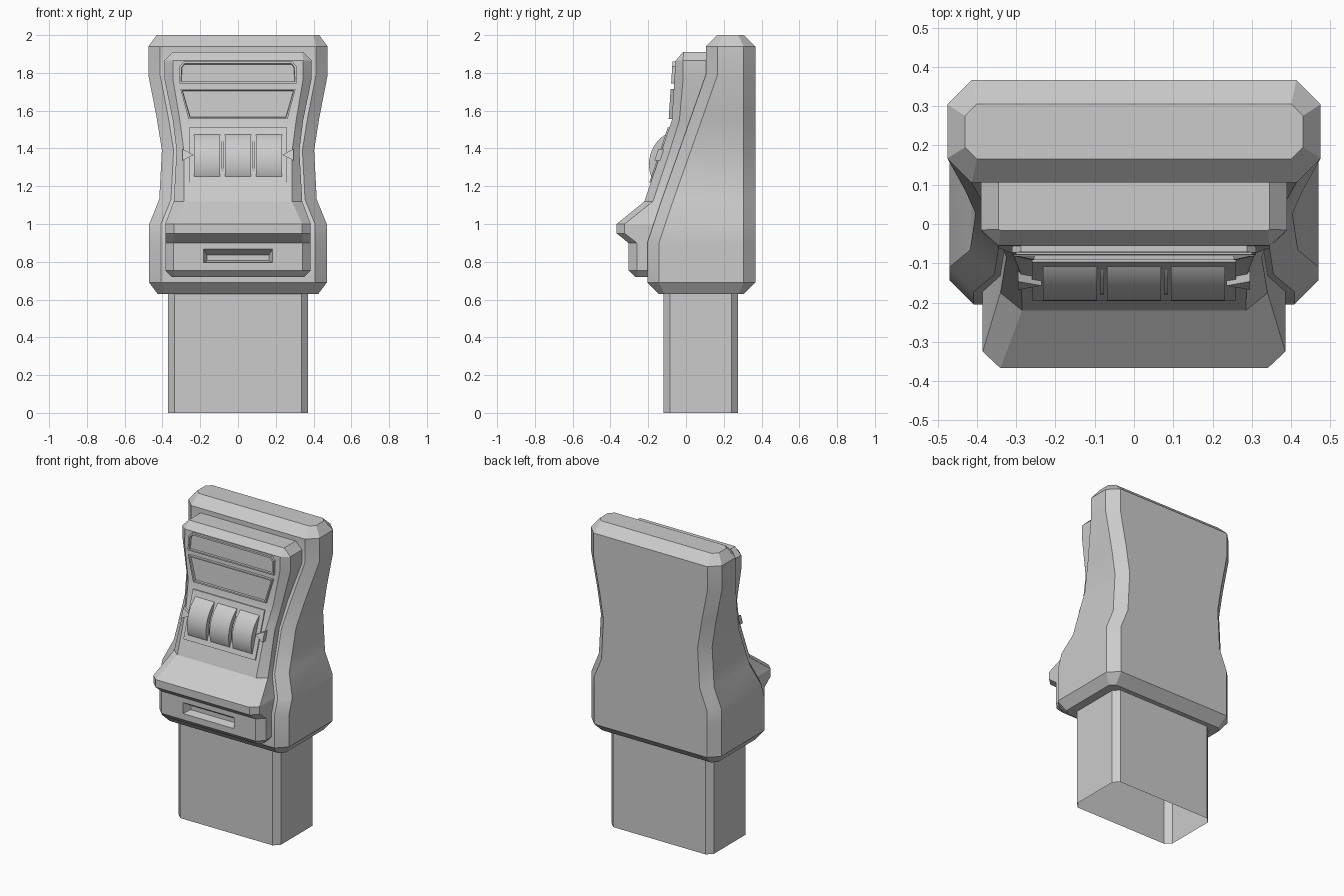
import bpy, bmesh
from math import radians, pi
from mathutils import Matrix

if "Cube" in bpy.data.objects:
    bpy.data.objects.remove(bpy.data.objects["Cube"])


def make(name, bm, smooth=None):
    bmesh.ops.recalc_face_normals(bm, faces=bm.faces[:])
    me = bpy.data.meshes.new(name)
    bm.to_mesh(me)
    bm.free()
    ob = bpy.data.objects.new(name, me)
    bpy.context.collection.objects.link(ob)
    if smooth:
        shade(ob, smooth)
    return ob


def activate(ob):
    bpy.ops.object.select_all(action='DESELECT')
    ob.select_set(True)
    bpy.context.view_layer.objects.active = ob


def shade(ob, angle):
    activate(ob)
    bpy.ops.object.shade_smooth_by_angle(angle=radians(angle))


def loft(rings, bottom=True, top=True):
    """Skin a stack of closed rings with equal point counts."""
    bm = bmesh.new()
    loops = [[bm.verts.new(p) for p in r] for r in rings]
    n = len(loops[0])
    for a, b in zip(loops, loops[1:]):
        for i in range(n):
            j = (i + 1) % n
            bm.faces.new((a[i], a[j], b[j], b[i]))
    if bottom:
        bm.faces.new(loops[0][::-1])
    if top:
        bm.faces.new(loops[-1])
    bmesh.ops.remove_doubles(bm, verts=bm.verts[:], dist=0.0005)
    return bm


def octagon(z, w, f, b, c):
    """Rectangle section with chamfered corners."""
    return [(-w + c, f, z), (w - c, f, z), (w, f + c, z), (w, b - c, z),
            (w - c, b, z), (-w + c, b, z), (-w, b - c, z), (-w, f + c, z)]


def face_y(z):
    """Depth of the front panel face at height z."""
    if z > 1.55:
        return -0.055 - (1.865 - z) * 0.02 / 0.315
    return -0.075 - (1.55 - z) * 0.145 / 0.43


def plate(name, outline, out, border=0, depth=0, hole=False):
    """Flat part following the panel face, with an optional sunk middle."""
    bm = loft([[(x, face_y(z) + 0.02, z) for x, z in outline],
               [(x, face_y(z) - out, z) for x, z in outline]])
    bmesh.ops.recalc_face_normals(bm, faces=bm.faces[:])
    if border:
        front = min(bm.faces, key=lambda f: f.calc_center_median().y)
        bmesh.ops.inset_region(bm, faces=[front], thickness=border)
        ext = bmesh.ops.inset_region(bm, faces=[front], thickness=0.003, depth=-depth)
        if hole:
            bmesh.ops.delete(bm, geom=[front], context='FACES')
    return make(name, bm)


def cut(ob, cutter):
    cutter.hide_render = True
    mod = ob.modifiers.new("cut", 'BOOLEAN')
    mod.operation = 'DIFFERENCE'
    mod.solver = 'EXACT'
    mod.object = cutter
    activate(ob)
    bpy.ops.object.modifier_apply(modifier=mod.name)
    bpy.data.objects.remove(cutter)


def disc(name, x, r, width, cy=-0.009, cz=1.316):
    bm = bmesh.new()
    bmesh.ops.create_cone(bm, cap_ends=True, segments=48, radius1=r, radius2=r, depth=width,
                          matrix=Matrix.Translation((x, cy, cz)) @ Matrix.Rotation(pi / 2, 4, 'Y'))
    return make(name, bm, 35)


# Pedestal: open chamfered tube
make("pedestal", loft([octagon(z, 0.37, -0.12, 0.275, 0.035) for z in (0, 0.64)], False, False))

# Cabinet body: chamfered shell with a waist (z, half width, front y)
body = [(0.69, 0.47, -0.205), (0.90, 0.47, -0.205), (1.0, 0.47, -0.172), (1.13, 0.417, -0.128),
        (1.39, 0.403, -0.036), (1.56, 0.43, 0.024), (1.79, 0.475, 0.105), (1.94, 0.475, 0.105)]
rings = [octagon(z, w, f, 0.367, 0.062) for z, w, f in body]
rings.insert(0, octagon(0.63, 0.425, -0.145, 0.305, 0.03))
rings.append(octagon(2.0, 0.43, 0.165, 0.305, 0.03))
make("cabinet_body", loft(rings), 30)

# Front panel: (z, outer half width, side y, inner half width, front y)
panel = [(0.72, 0.352, -0.25, 0.33, -0.27), (0.755, 0.385, -0.26, 0.342, -0.305),
         (0.90, 0.385, -0.26, 0.342, -0.305), (0.95, 0.385, -0.325, 0.34, -0.367),
         (1.0, 0.385, -0.325, 0.34, -0.367), (1.12, 0.34, -0.175, 0.285, -0.22),
         (1.39, 0.325, -0.085, 0.287, -0.129), (1.55, 0.345, -0.035, 0.308, -0.075),
         (1.77, 0.39, -0.015, 0.345, -0.061), (1.865, 0.39, -0.015, 0.345, -0.055),
         (1.91, 0.345, -0.014, 0.34, -0.016)]
front = make("front_panel", loft([[(-w, 0.15, z), (-w, s, z), (-i, f, z), (i, f, z), (w, s, z),
                                   (w, 0.15, z)] for z, w, s, i, f in panel]))

# Reel window and payout slot recesses
def rect(w, z0, z1):
    return [(-w, z0), (w, z0), (w, z1), (-w, z1)]


window = rect(0.247, 1.235, 1.495)
cut(front, make("window_cutter", loft([[(x, face_y(z) - 0.1, z) for x, z in window],
                                       [(x, face_y(z) + 0.09, z) for x, z in window]])))
slot = [(-0.315, 0.188, 0.793, 0.874), (-0.255, 0.163, 0.807, 0.835)]
cut(front, make("slot_cutter", loft([[(x, y, z) for x, z in rect(w, a, b)] for y, w, a, b in slot])))
shade(front, 20)

# Raised frames on the panel
plate("window_frame", rect(0.26, 1.22, 1.51), 0.008, 0.012, 0.02, True)
plate("header_sign", [(-0.31, 1.745), (0.31, 1.745), (0.31, 1.835), (0.287, 1.86),
                      (-0.287, 1.86), (-0.31, 1.835)], 0.016, 0.012, 0.014)
plate("pay_display", [(-0.262, 1.555), (0.262, 1.555), (0.305, 1.715), (-0.305, 1.715)],
      0.017, 0.012, 0.014)

# Reels and dividers
for k in (-1, 0, 1):
    disc("reel", k * 0.163, 0.187, 0.138)
for s in (-1, 1):
    disc("reel_divider", s * 0.0815, 0.17, 0.01)
    # Win line pointer
    plate("line_pointer", [(s * 0.295, 1.335), (s * 0.295, 1.398), (s * 0.235, 1.366)], 0.02)
